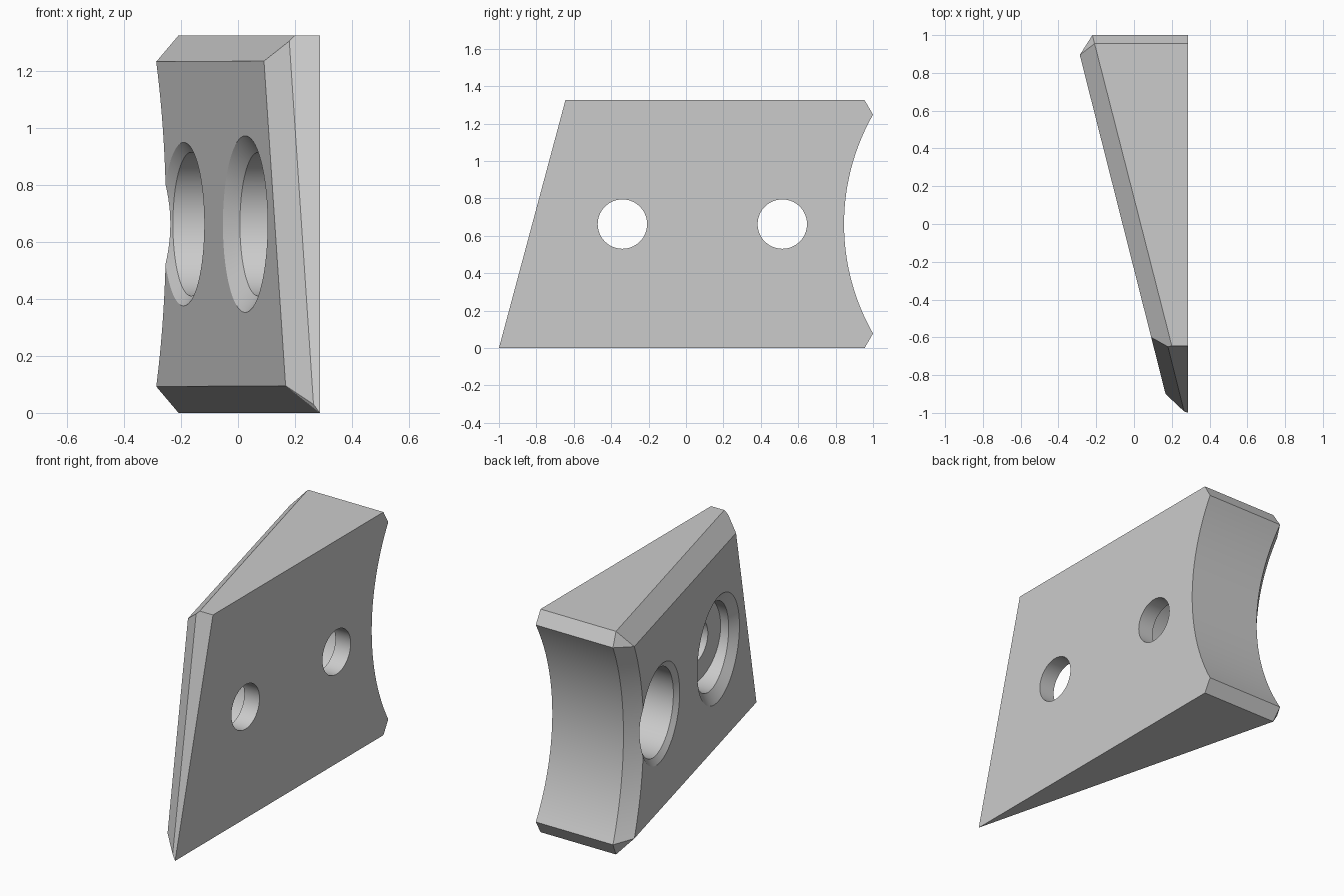
import bpy, bmesh, math

cube = bpy.data.objects.get("Cube")
if cube:
    bpy.data.objects.remove(cube, do_unlink=True)

FLAT_X, TOP, MID = 0.287, 1.325, 0.6625
SLOPE = 0.253
ARC_STEPS = 40

grey = bpy.data.materials.new("light grey")
grey.use_nodes = True
grey.diffuse_color = (0.6, 0.6, 0.6, 1)
grey.node_tree.nodes["Principled BSDF"].inputs["Base Color"].default_value = (0.6, 0.6, 0.6, 1)


def slant_x(y):
    """Sloping face of the wedge."""
    return -0.287 + (0.895 - y) * SLOPE


def rim_x(y):
    """Sloping level where the chamfers meet the side walls."""
    return min(FLAT_X, -0.21 + (0.96 - y) * 0.2555)


def arc(y_end, y_mid, half):
    """Concave back edge as (y, z) points from bottom to top."""
    sag = y_end - y_mid
    radius = (half * half + sag * sag) / (2 * sag)
    sweep = math.asin(half / radius)
    points = []
    for i in range(ARC_STEPS + 1):
        a = sweep * (2 * i / ARC_STEPS - 1)
        points.append((y_mid + radius * (1 - math.cos(a)), MID + radius * math.sin(a)))
    return points


def make_object(name, loops):
    """Closed solid through matching vertex loops, capped at both ends."""
    bm = bmesh.new()
    rings = [[bm.verts.new(p) for p in loop] for loop in loops]
    n = len(rings[0])
    for a, b in zip(rings, rings[1:]):
        for i in range(n):
            j = (i + 1) % n
            bm.faces.new((a[i], a[j], b[j], b[i]))
    bm.faces.new(rings[0][::-1])
    bm.faces.new(rings[-1])
    bmesh.ops.remove_doubles(bm, verts=bm.verts, dist=0.0005)
    bmesh.ops.recalc_face_normals(bm, faces=bm.faces)
    mesh = bpy.data.meshes.new(name)
    bm.to_mesh(mesh)
    bm.free()
    mesh.materials.append(grey)
    obj = bpy.data.objects.new(name, mesh)
    bpy.context.collection.objects.link(obj)
    return obj


# Wedge body: flat side, chamfer rim, sloping face
outline = [(-1, 0), (0.955, 0)] + arc(1.0, 0.845, 0.585) + [(0.955, TOP), (-0.645, TOP)]
rim = [(rim_x(y), y, z) for y, z in outline] + [(0.18, -0.65, 1.305), (0.265, -0.992, 0.03)]
flat = [(FLAT_X, y, z) for x, y, z in rim]

low_front, high_front = (-0.9, 0.095), (-0.6, 1.235)
back = arc(0.895, 0.758, 0.57)
inset = [low_front, back[0]] + back + [back[-1], high_front, high_front, low_front]
slant = [(slant_x(y), y, z) for y, z in inset]
body = make_object("wedge_block", [flat, rim, slant])


def tilted_ring(cy, r, offset, steps=72):
    """Circle seen from the side, lying parallel to the sloping face."""
    ring = []
    for i in range(steps):
        a = math.tau * i / steps
        y = cy + r * math.cos(a)
        ring.append((slant_x(y) + offset, y, MID + r * math.sin(a)))
    return ring


def level_ring(cy, r, x):
    return [(x, y, z) for _, y, z in tilted_ring(cy, r, 0)]


# Bolt holes: countersink, counterbore and through hole
cutters = []
for name, cy, r_mouth, depth in (("front", -0.34, 0.31, 0.045), ("back", 0.515, 0.287, 0.026)):
    bore, hole, floor = 0.252, 0.132, 0.187
    cutter = make_object(name + "_hole_cutter", [
        tilted_ring(cy, 2 * r_mouth - bore, -depth),
        tilted_ring(cy, bore, depth),
        level_ring(cy, bore, floor),
        level_ring(cy, hole, floor),
        level_ring(cy, hole, FLAT_X + 0.1)])
    mod = body.modifiers.new(name + "_hole", 'BOOLEAN')
    mod.operation = 'DIFFERENCE'
    mod.solver = 'EXACT'
    mod.object = cutter
    cutters.append(cutter)

# Apply the cuts and smooth the round surfaces
bpy.ops.object.select_all(action='DESELECT')
body.select_set(True)
bpy.context.view_layer.objects.active = body
for mod in list(body.modifiers):
    bpy.ops.object.modifier_apply(modifier=mod.name)
for cutter in cutters:
    bpy.data.objects.remove(cutter, do_unlink=True)
bpy.ops.object.shade_smooth_by_angle(angle=math.radians(15))
